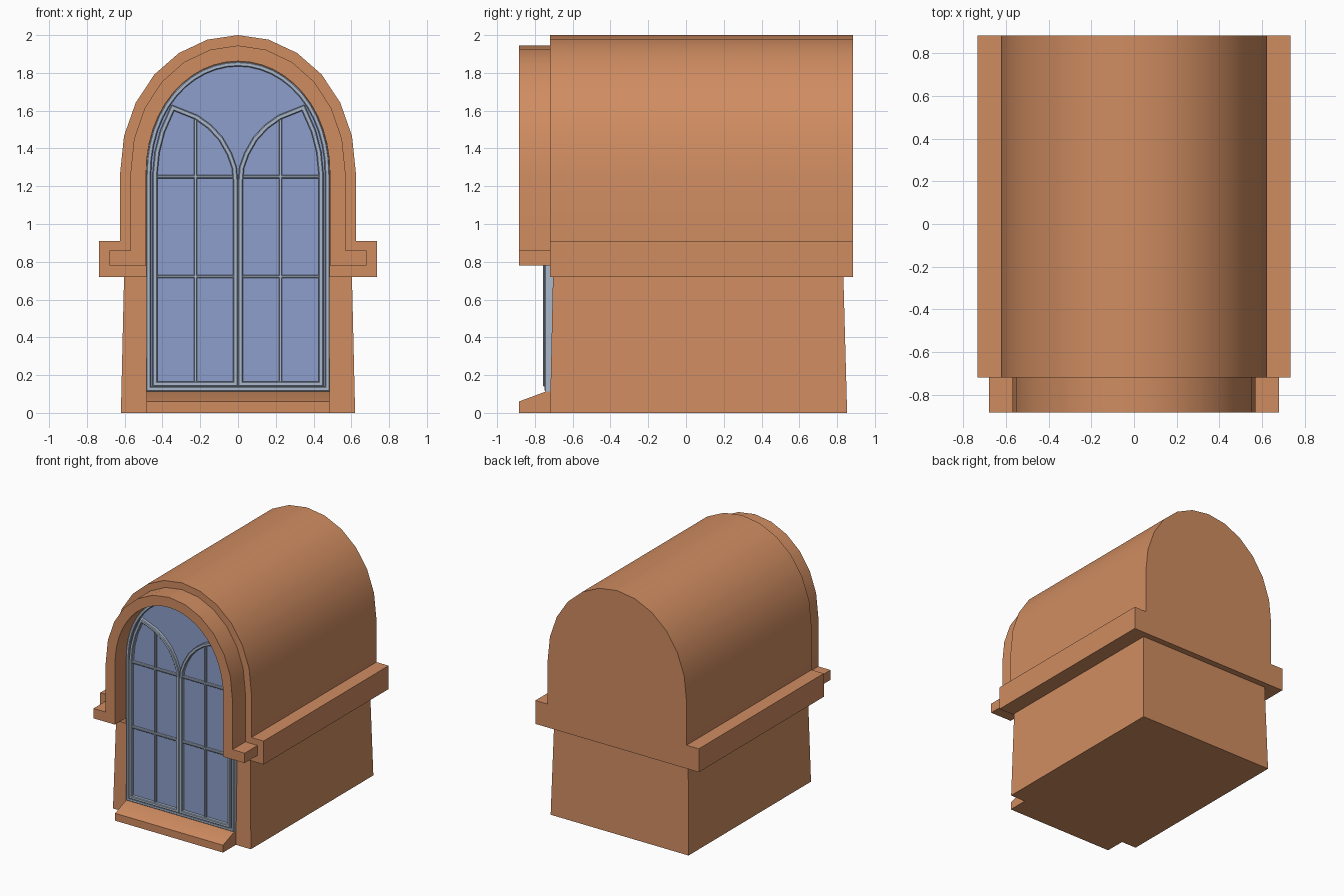
import bpy, bmesh, math
from mathutils import Vector

if "Cube" in bpy.data.objects:
    bpy.data.objects.remove(bpy.data.objects["Cube"], do_unlink=True)


def material(name, rgb):
    m = bpy.data.materials.new(name)
    m.use_nodes = True
    m.diffuse_color = (*rgb, 1)
    m.node_tree.nodes["Principled BSDF"].inputs["Base Color"].default_value = (*rgb, 1)
    return m


CLAY = material("terracotta", (0.63, 0.265, 0.12))
PAINT = material("grey blue paint", (0.40, 0.48, 0.60))
GLASS = material("blue glass", (0.265, 0.345, 0.60))
SPRING = 1.26  # height where the arches start


def finish(bm, name, mat):
    """Recalculate normals, smooth shallow edges and make the object."""
    bmesh.ops.recalc_face_normals(bm, faces=bm.faces)
    for f in bm.faces:
        f.smooth = True
    for e in bm.edges:
        e.smooth = e.calc_face_angle(math.pi) < math.radians(32)
    me = bpy.data.meshes.new(name)
    bm.to_mesh(me)
    bm.free()
    me.materials.append(mat)
    ob = bpy.data.objects.new(name, me)
    bpy.context.collection.objects.link(ob)
    return ob


def prism(name, outline, direction, mat):
    """Extrude a closed 3D outline along a vector."""
    bm = bmesh.new()
    face = bm.faces.new([bm.verts.new(p) for p in outline])
    moved = bmesh.ops.extrude_face_region(bm, geom=[face], use_keep_orig=True)["geom"]
    verts = [v for v in moved if isinstance(v, bmesh.types.BMVert)]
    bmesh.ops.translate(bm, verts=verts, vec=direction)
    return finish(bm, name, mat)


def front_prism(name, pts, y0, y1, mat):
    return prism(name, [(x, y0, z) for x, z in pts], (0, y1 - y0, 0), mat)


def arch(half, top, steps=12):
    """Arch points from the right (+x) springing over to the other."""
    pts = []
    for i in range(steps + 1):
        t = math.pi * i / steps
        rise = max(math.sin(t), 0) ** 0.95
        pts.append((half * math.cos(t), SPRING + (top - SPRING) * rise))
    return pts


def mirrored(pts):
    return [(-x, z) for x, z in reversed(pts)]


def bar(name, pts, width, y0, y1, closed=False, chamfer=0.005):
    """Sweep a chamfered bar along a path, mitring the corners."""
    pts = [Vector(p) for p in pts]
    n = len(pts)
    bm = bmesh.new()
    rings = []
    for i, p in enumerate(pts):
        a = pts[i - 1] if i or closed else None
        b = pts[(i + 1) % n] if i < n - 1 or closed else None
        d1 = (p - a).normalized() if a else (b - p).normalized()
        d2 = (b - p).normalized() if b else d1
        n1, n2 = Vector((-d1.y, d1.x)), Vector((-d2.y, d2.x))
        m = (n1 + n2).normalized()
        m /= max(m.dot(n1), 0.4)
        h, f = width / 2, width / 2 - chamfer
        section = [(-h, y1), (-h, y0 + chamfer), (-f, y0),
                   (f, y0), (h, y0 + chamfer), (h, y1)]
        rings.append([bm.verts.new((p.x + m.x * s, y, p.y + m.y * s))
                      for s, y in section])
    for i in range(n if closed else n - 1):
        r, q = rings[i], rings[(i + 1) % n]
        for k in range(6):
            bm.faces.new((r[k], r[(k + 1) % 6], q[(k + 1) % 6], q[k]))
    if not closed:
        bm.faces.new(rings[0])
        bm.faces.new(rings[-1])
    return finish(bm, name, PAINT)


# Tapered lower wall block
bm = bmesh.new()
bmesh.ops.create_cube(bm, size=2)
for v in bm.verts:
    low = v.co.z < 0
    x = 0.62 if low else 0.603
    back, front = (0.853, -0.72) if low else (0.833, -0.704)
    v.co = (x * v.co.x, back if v.co.y > 0 else front, 0 if low else 0.73)
finish(bm, "lower_wall", CLAY)

# Barrel vault with ledges along both sides
foot = [(0.735, 0.72), (0.735, 0.91), (0.625, 0.91)]
front_prism("vault", foot + arch(0.625, 2.0) + mirrored(foot), -0.72, 0.885, CLAY)

# Projecting arched surround with returned feet
foot = [(0.487, 0.78), (0.68, 0.78), (0.68, 0.86), (0.57, 0.86)]
inner = [(-x, z) for x, z in arch(0.487, 1.862, 24)]
front_prism("arch_surround",
            foot + arch(0.57, 1.945) + mirrored(foot) + inner,
            -0.885, -0.72, CLAY)

# Sloping sill
sill = [(-0.70, 0), (-0.885, 0), (-0.885, 0.06), (-0.745, 0.112), (-0.70, 0.112)]
prism("sill", [(-0.485, y, z) for y, z in sill], (0.97, 0, 0), CLAY)

# Glass pane and fixed outer frame
front_prism("glass", [(0.475, 0.12)] + arch(0.475, 1.85, 24) + [(-0.475, 0.12)],
            -0.73, -0.705, GLASS)
bar("window_frame", [(0.473, 0.126)] + arch(0.473, 1.847, 24) + [(-0.473, 0.126)],
    0.025, -0.748, -0.705, closed=True)

# Pair of casements with swept heads and glazing bars
head = [(0.44, SPRING), (0.428, 1.38), (0.40, 1.49), (0.345, 1.615), (0.22, 1.565),
        (0.15, 1.515), (0.09, 1.45), (0.045, 1.37), (0.02, 1.30), (0.014, 1.23)]
for side, s in (("left", 1), ("right", -1)):
    loop = [(0.44, 0.152)] + head + [(0.014, 0.152)]
    bar(side + "_casement", [(s * x, z) for x, z in loop], 0.026, -0.757, -0.71, True)
    bar(side + "_upright_bar", [(s * 0.225, 0.155), (s * 0.225, 1.56)],
        0.018, -0.75, -0.71)
    for label, z in (("lower", 0.722), ("upper", 1.25)):
        bar(side + "_" + label + "_cross_bar", [(s * 0.018, z), (s * 0.435, z)],
            0.018, -0.75, -0.71)
